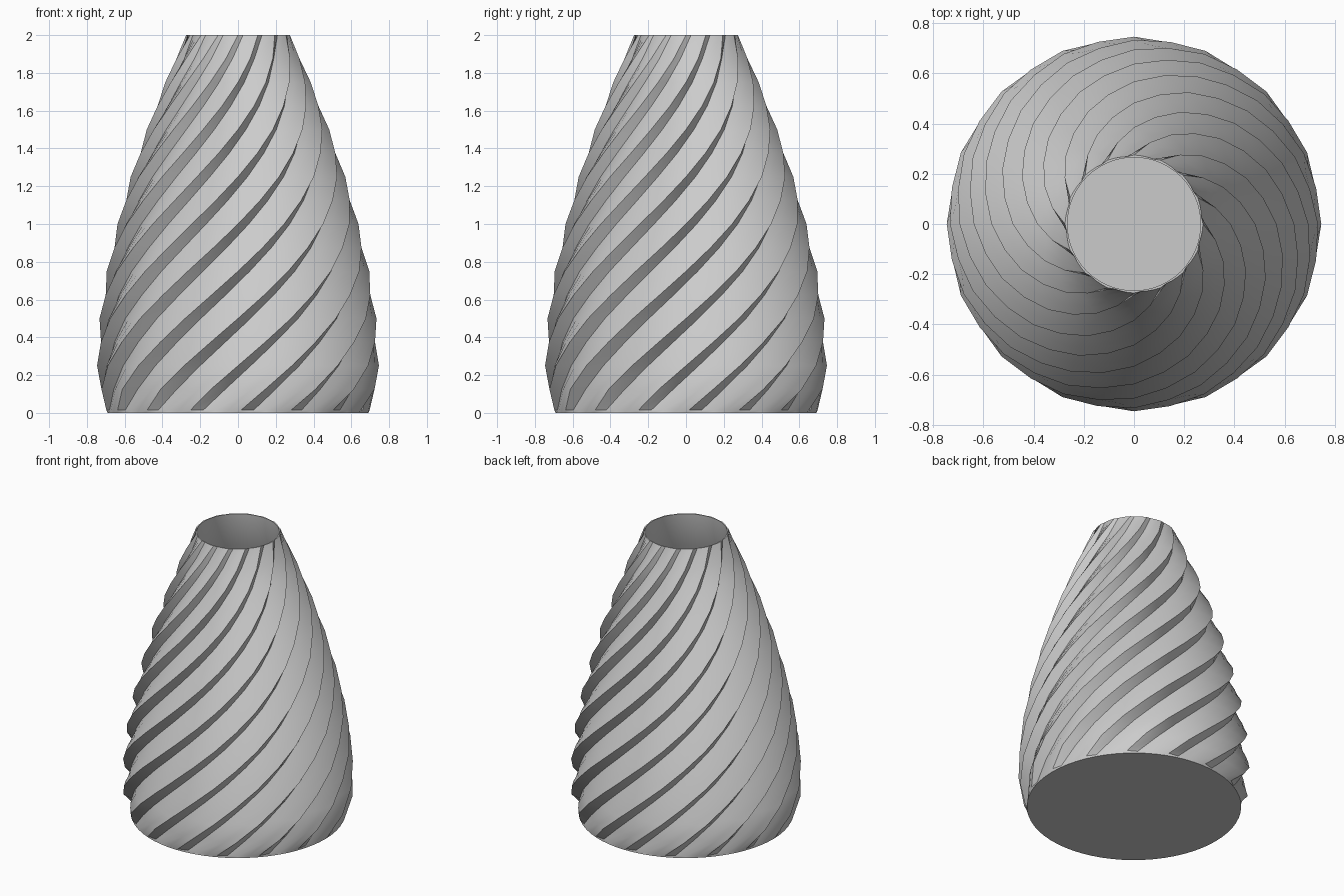
import bpy, bmesh, math

if "Cube" in bpy.data.objects:
    bpy.data.objects.remove(bpy.data.objects["Cube"])

RIBS = 16
N = RIBS * 4                       # saw-tooth rib: crest, groove, two points on the ramp
STEP = 2 * math.pi / N
TWIST = math.pi / 2                # radians of twist per unit of height
RAMP = (.33, 0, 1, .67)            # share of the groove depth at each of the four points
START = -math.pi / 2 - STEP

# height, crest radius, groove depth
PROFILE = [(0, .69, 0), (.015, .697, .012), (.125, .737, .05), (.25, .746, .057),
           (.5, .733, .057), (.75, .695, .057), (1, .638, .057), (1.25, .568, .055),
           (1.5, .483, .052), (1.75, .385, .042), (1.875, .332, .034), (2, .275, .005)]


def sample(z):
    for (z0, r0, d0), (z1, r1, d1) in zip(PROFILE, PROFILE[1:]):
        if z <= z1:
            t = (z - z0) / (z1 - z0)
            return r0 + t * (r1 - r0), d0 + t * (d1 - d0)
    return PROFILE[-1][1:]


def ring(bm, z, r, d, offset):
    verts = []
    for i in range(N):
        a, q = offset + i * STEP, r - d * RAMP[i % 4]
        verts.append(bm.verts.new((q * math.cos(a), q * math.sin(a), z)))
    return verts


bm = bmesh.new()
rings = []

# twisted ribbed outside
for z in [0, .015] + [i * .125 for i in range(1, 17)]:
    r, d = sample(z)
    rings.append(ring(bm, z, r, d, START + TWIST * z))

# plain inner wall, from the rim down to the floor
for z in [2, 1.875, 1.75, 1.5, 1.25, 1, .75, .5, .25, .125, .025]:
    r, d = sample(z)
    inner = r - d - (.005 if z == 2 else .02)
    rings.append(ring(bm, z, inner, 0, START + TWIST * 2))

for a, b in zip(rings, rings[1:]):
    for i in range(N):
        j = (i + 1) % N
        bm.faces.new((a[i], a[j], b[j], b[i]))

# underside and inside floor
bm.faces.new(list(reversed(rings[0])))
bm.faces.new(rings[-1])
bmesh.ops.recalc_face_normals(bm, faces=bm.faces)

mesh = bpy.data.meshes.new("spiral_vase")
bm.to_mesh(mesh)
bm.free()
vase = bpy.data.objects.new("spiral_vase", mesh)
bpy.context.collection.objects.link(vase)
bpy.context.view_layer.objects.active = vase
vase.select_set(True)
bpy.ops.object.shade_smooth_by_angle(angle=math.radians(30))
